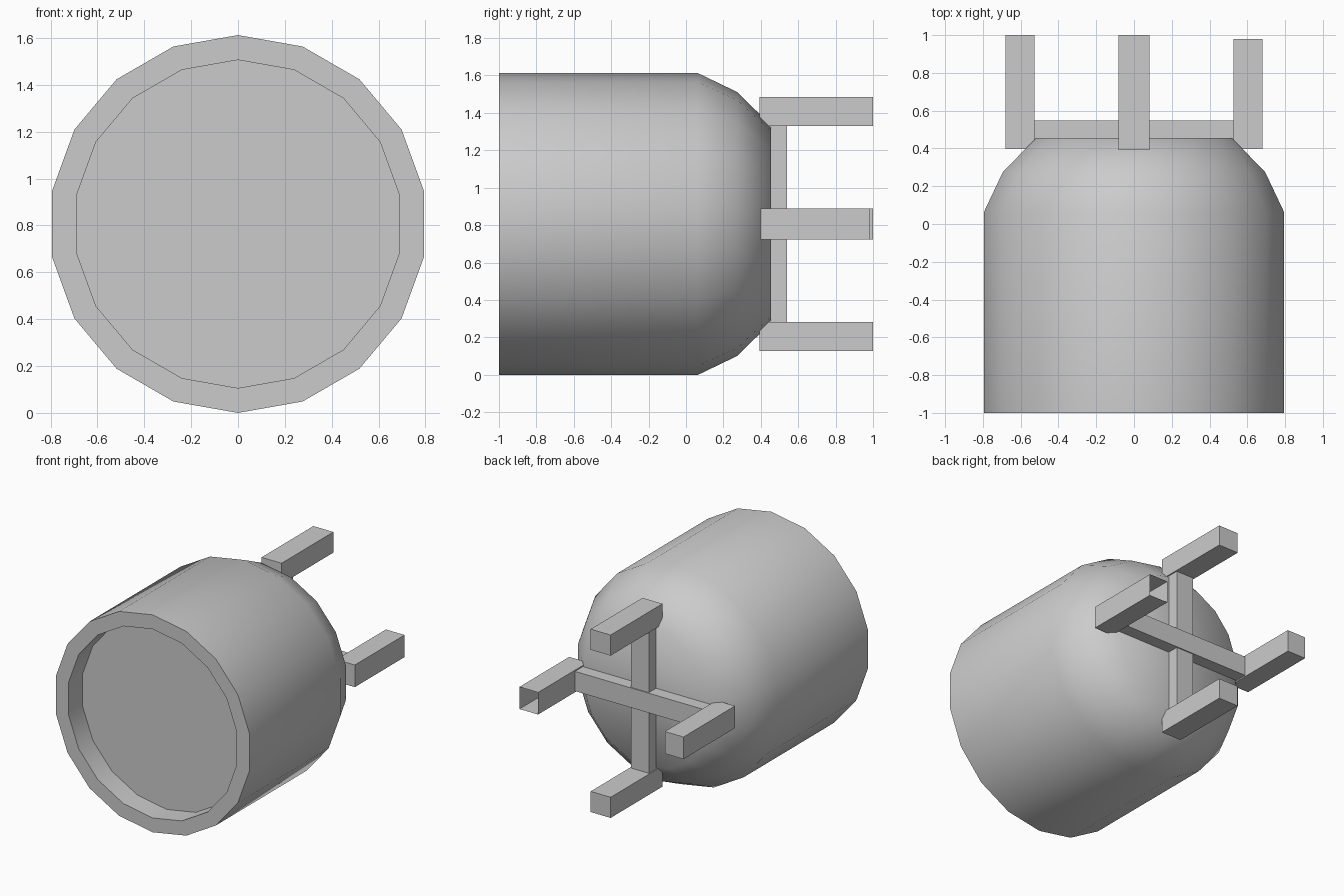
import bpy, bmesh, math

if "Cube" in bpy.data.objects:
    bpy.data.objects.remove(bpy.data.objects["Cube"])

CZ = 0.806   # height of the body axis
SIDES = 18


def finish(name, bm, smooth=None):
    bmesh.ops.recalc_face_normals(bm, faces=bm.faces)
    mesh = bpy.data.meshes.new(name)
    bm.to_mesh(mesh)
    bm.free()
    obj = bpy.data.objects.new(name, mesh)
    bpy.context.collection.objects.link(obj)
    if smooth:
        bpy.ops.object.select_all(action='DESELECT')
        obj.select_set(True)
        bpy.context.view_layer.objects.active = obj
        bpy.ops.object.shade_smooth_by_angle(angle=math.radians(smooth))
    return obj


def lathe(name, profile):
    """Revolve (y, radius) points round the y axis and cap both ends."""
    bm = bmesh.new()
    rings = []
    for y, r in profile:
        angles = [2 * math.pi * i / SIDES for i in range(SIDES)]
        rings.append([bm.verts.new((r * math.sin(a), y, CZ + r * math.cos(a))) for a in angles])
    for a, b in zip(rings, rings[1:]):
        for i in range(SIDES):
            j = (i + 1) % SIDES
            bm.faces.new((a[i], a[j], b[j], b[i]))
    bm.faces.new(rings[0])
    bm.faces.new(rings[-1])
    return finish(name, bm, 50)


def box(name, x, y, z, open_end=False):
    bm = bmesh.new()
    bmesh.ops.create_cube(bm, size=1)
    for v in bm.verts:
        v.co = [lo + (hi - lo) * (c + 0.5) for c, (lo, hi) in zip(v.co, (x, y, z))]
    bmesh.ops.recalc_face_normals(bm, faces=bm.faces)
    if open_end:
        cap = [f for f in bm.faces if f.normal.y > 0.9]
        bmesh.ops.delete(bm, geom=cap, context='FACES_ONLY')
    return finish(name, bm)


# Drum with recessed front and rounded back
lathe("body", [(-0.835, 0.70), (-1.0, 0.70), (-1.0, 0.806), (0.065, 0.806),
               (0.275, 0.705), (0.455, 0.527)])

# Cross bars on the back
box("vertical_bar", (-0.073, 0.073), (0.40, 0.54), (CZ - 0.53, CZ + 0.53))
box("horizontal_bar", (-0.53, 0.53), (0.40, 0.548), (CZ - 0.073, CZ + 0.073))

# Prongs at the ends of the cross; the right one is shorter and open-ended
for label, s in (("upper", 1), ("lower", -1)):
    box(label + "_prong", (-0.082, 0.082), (0.393, 1.0),
        sorted((CZ + s * 0.525, CZ + s * 0.678)))
box("left_prong", (-0.68, -0.527), (0.397, 1.0), (CZ - 0.082, CZ + 0.082))
box("right_prong", (0.527, 0.68), (0.397, 0.98), (CZ - 0.082, CZ + 0.082), open_end=True)
